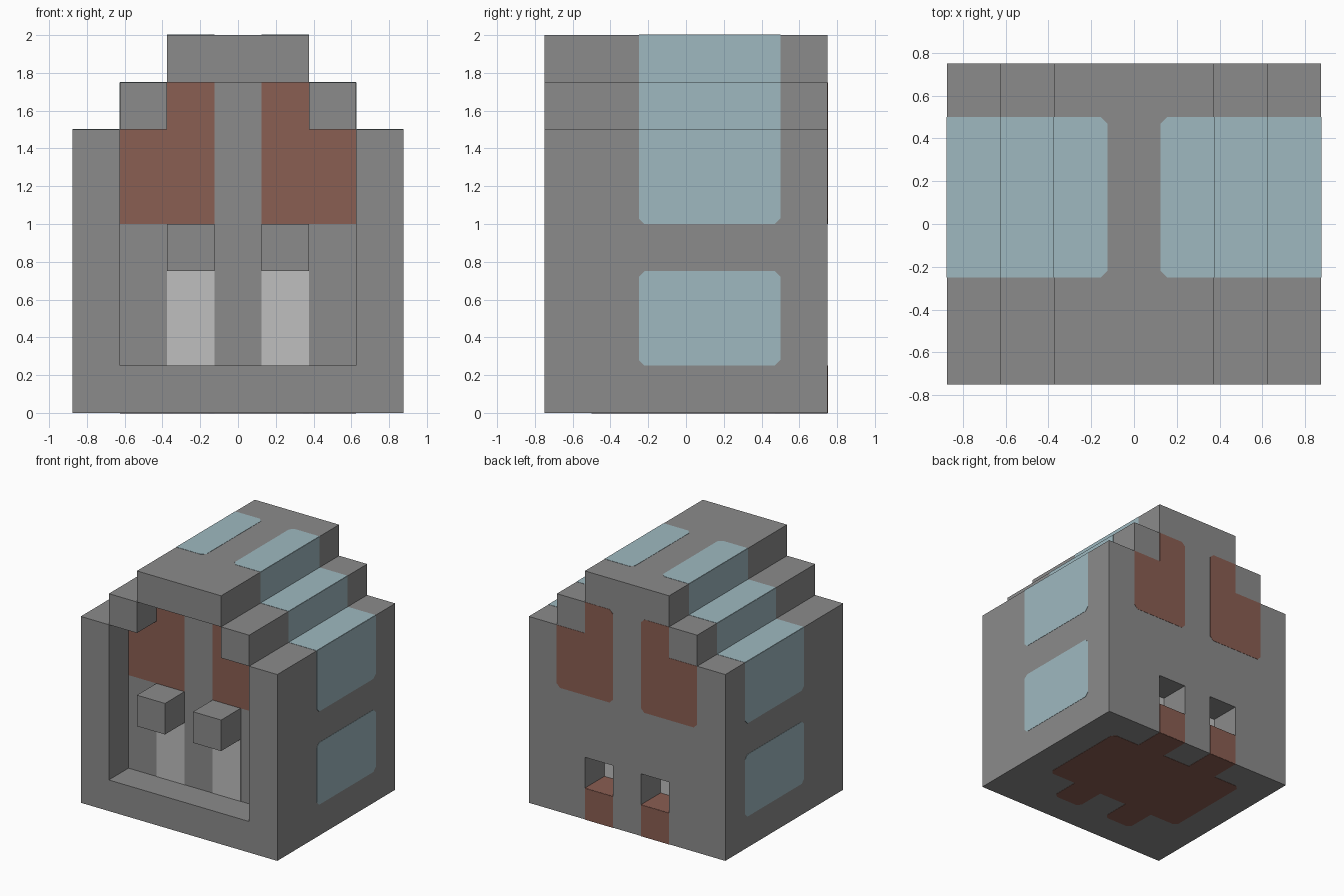
import bpy
import bmesh
from mathutils import Vector

if "Cube" in bpy.data.objects:
    bpy.data.objects.remove(bpy.data.objects["Cube"])

LIFT = 0.002  # how far painted plates stand proud


def material(name, r, g, b):
    m = bpy.data.materials.new(name)
    m.use_nodes = True
    m.diffuse_color = (r, g, b, 1)
    m.node_tree.nodes["Principled BSDF"].inputs["Base Color"].default_value = (r, g, b, 1)
    return m


GREY = material("stone grey", 0.26, 0.26, 0.26)
RED = material("brick red", 0.255, 0.112, 0.085)
BLUE = material("pale blue", 0.345, 0.485, 0.53)
WHITE = material("light grey", 0.52, 0.52, 0.52)


def prism(name, outline, axis, lo, hi, mat):
    """Extrude a flat outline along an axis from lo to hi."""
    def place(p, t):
        co = list(p)
        co.insert("xyz".index(axis), t)
        return co
    bm = bmesh.new()
    low = [bm.verts.new(place(p, lo)) for p in outline]
    high = [bm.verts.new(place(p, hi)) for p in outline]
    bm.faces.new(low)
    bm.faces.new(high)
    for i in range(len(low)):
        j = (i + 1) % len(low)
        bm.faces.new((low[i], low[j], high[j], high[i]))
    bmesh.ops.recalc_face_normals(bm, faces=bm.faces)
    mesh = bpy.data.meshes.new(name)
    bm.to_mesh(mesh)
    bm.free()
    mesh.materials.append(mat)
    ob = bpy.data.objects.new(name, mesh)
    bpy.context.collection.objects.link(ob)
    return ob


def plate(name, outline, axis, level, mat):
    return prism(name, outline, axis, level - LIFT, level + LIFT, mat)


def rect(a0, b0, a1, b1):
    return [(a0, b0), (a1, b0), (a1, b1), (a0, b1)]


def clip(points, corners, c=0.03):
    """Cut the chosen corners of an outline."""
    out = []
    for i, p in enumerate(points):
        p = Vector(p)
        if i not in corners:
            out.append(tuple(p))
            continue
        for q in (points[i - 1], points[(i + 1) % len(points)]):
            out.append(tuple(p + (Vector(q) - p).normalized() * c))
    return out


def flip(points, s):
    return [(s * a, b) for a, b in points]


def symmetric(half):
    return half + flip(half[::-1], -1)


# Stepped body with a front recess and two rear openings
body = prism("body", symmetric([(0.875, 0), (0.875, 1.5), (0.625, 1.5), (0.625, 1.75),
                                (0.375, 1.75), (0.375, 2)]), "y", -0.75, 0.75, GREY)
cutters = [prism("recess_cutter", symmetric([(0.625, 0.25), (0.625, 1.5), (0.375, 1.5),
                                             (0.375, 1.75)]), "y", -1, -0.5, GREY)]
for s in (1, -1):
    cutters.append(prism("opening_cutter", flip(rect(0.125, 0.25, 0.375, 0.5), s),
                         "y", 0.5, 1, GREY))
for cutter in cutters:
    cutter.hide_render = True
    mod = body.modifiers.new("cut", "BOOLEAN")
    mod.operation = "DIFFERENCE"
    mod.solver = "EXACT"
    mod.object = cutter
evaluated = body.evaluated_get(bpy.context.evaluated_depsgraph_get())
carved = bpy.data.meshes.new_from_object(evaluated)
body.modifiers.clear()
body.data = carved
for cutter in cutters:
    bpy.data.objects.remove(cutter)

# Underside panel with prongs at front and back
prongs = symmetric([(0.125, 0.5), (0.125, 0.75), (0.375, 0.75), (0.375, 0.5), (0.625, 0.5),
                    (0.625, -0.25), (0.375, -0.25), (0.375, -0.5), (0.125, -0.5),
                    (0.125, -0.25)])
round_half = [4, 5, 7, 8]
plate("underside_panel", clip(prongs, round_half + [19 - i for i in round_half]),
      "z", 0, RED)

step_panel = [(0.125, 1), (0.625, 1), (0.625, 1.5), (0.375, 1.5), (0.375, 1.75), (0.125, 1.75)]

for s, side in ((1, "left"), (-1, "right")):
    # Block standing out inside the recess
    prism(side + "_front_block", flip(rect(0.125, 0.75, 0.375, 1), s), "y", -0.75, -0.45, GREY)

    # Recess panels
    plate(side + "_recess_red_panel", flip(step_panel, s), "y", -0.5, RED)
    plate(side + "_recess_light_panel", flip(rect(0.125, 0.25, 0.375, 0.75), s),
          "y", -0.5, WHITE)

    # Back panels and opening linings
    plate(side + "_back_panel", flip(clip(step_panel, (0, 1, 5)), s), "y", 0.75, RED)
    plate(side + "_back_stripe", flip(rect(0.125, 0, 0.375, 0.25), s), "y", 0.75, RED)
    plate(side + "_opening_floor", flip(rect(0.125, 0.5, 0.375, 0.75), s), "z", 0.25, RED)
    plate(side + "_opening_end", flip(rect(0.125, 0.25, 0.375, 0.5), s), "y", 0.5, WHITE)

    # Side windows
    plate(side + "_lower_window", clip(rect(-0.25, 0.25, 0.5, 0.75), range(4)),
          "x", s * 0.875, BLUE)
    plate(side + "_upper_window", clip(rect(-0.25, 1, 0.5, 1.5), (0, 1)),
          "x", s * 0.875, BLUE)

    # Roof windows running down the steps
    for i in range(3):
        x, z = 0.375 + i * 0.25, 2 - i * 0.25
        tread = rect(x - 0.25, -0.25, x, 0.5)
        if i == 0:
            tread = clip(tread, (0, 3))
        plate(side + "_roof_window_%d" % (i + 1), flip(tread, s), "z", z, BLUE)
        if i < 2:
            plate(side + "_roof_riser_%d" % (i + 1), rect(-0.25, z - 0.25, 0.5, z),
                  "x", s * x, BLUE)
